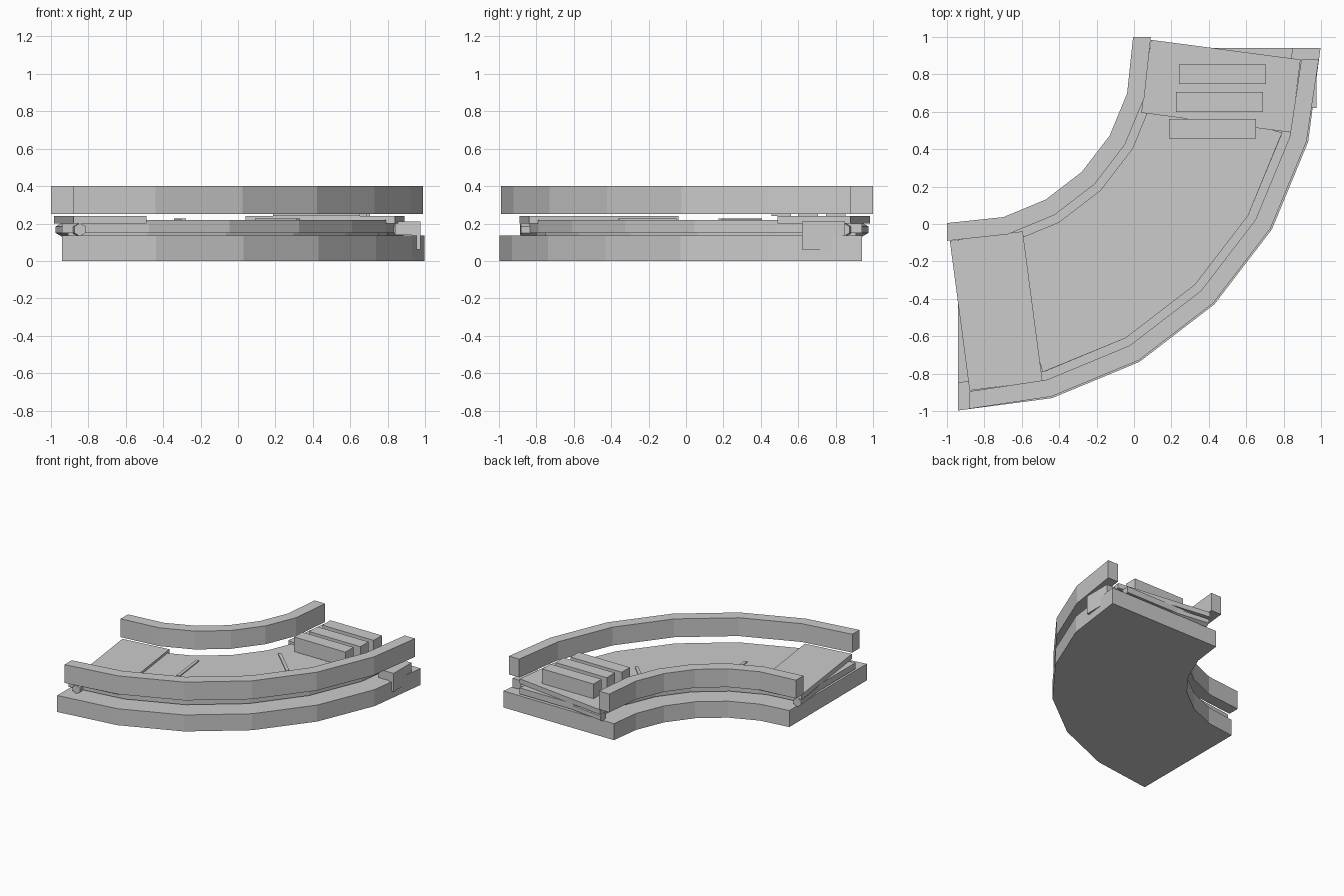
import bpy, bmesh
from math import sin, cos, radians
from mathutils import Matrix, Vector

if "Cube" in bpy.data.objects:
    bpy.data.objects.remove(bpy.data.objects["Cube"])

CX, CY = -0.94, 0.94   # centre of the bend


def make(name, bm):
    bmesh.ops.recalc_face_normals(bm, faces=bm.faces)
    mesh = bpy.data.meshes.new(name)
    bm.to_mesh(mesh)
    bm.free()
    ob = bpy.data.objects.new(name, mesh)
    bpy.context.collection.objects.link(ob)
    return ob


def arc(r, ext, trim):
    # points every 15 degrees; trim = end angle, ext = straight offset of the ends
    mid = [15, 30, 45, 60, 75]
    if trim:
        angles = [trim, 30, 45, 60, 90 - trim]
        return [(CX + r * cos(radians(a)), CY - r * sin(radians(a))) for a in angles]
    pts = [(CX + r * cos(radians(a)), CY - r * sin(radians(a))) for a in mid]
    return [(CX + r, CY + ext)] + pts + [(CX - ext, CY - r)]


def bend(name, r0, r1, z0, z1, ext=0.0, trim=0):
    bm = bmesh.new()
    rings = [[bm.verts.new((x, y, z)) for x, y in arc(r, ext, trim)]
             for r, z in ((r0, z0), (r1, z0), (r1, z1), (r0, z1))]
    n = len(rings[0])
    for k in range(4):
        a, b = rings[k], rings[(k + 1) % 4]
        for i in range(n - 1):
            bm.faces.new((a[i], b[i], b[i + 1], a[i + 1]))
    for i in (0, n - 1):
        bm.faces.new([ring[i] for ring in rings])
    return make(name, bm)


def box(name, centre, size, angle=0):
    bm = bmesh.new()
    m = (Matrix.Translation(centre) @ Matrix.Rotation(radians(angle), 4, 'Z')
         @ Matrix.Diagonal((*size, 1)))
    bmesh.ops.create_cube(bm, size=1, matrix=m)
    return make(name, bm)


def bar(name, p, q, radius, sides):
    p, q = Vector(p), Vector(q)
    bm = bmesh.new()
    m = Matrix.Translation((p + q) / 2) @ (q - p).to_track_quat('Z', 'Y').to_matrix().to_4x4()
    bmesh.ops.create_cone(bm, cap_ends=True, segments=sides, radius1=radius,
                          radius2=radius, depth=(q - p).length, matrix=m)
    return make(name, bm)


# solid base and the stacked bed on it
bend("base", 0.935, 1.937, 0.0, 0.135)
bend("bed_spacer", 1.15, 1.75, 0.135, 0.15, ext=-0.03)
bend("bed_lower", 1.078, 1.79, 0.15, 0.20)
bend("bed_top", 1.075, 1.79, 0.20, 0.22, trim=14.6)

# raised side rails
bend("inner_rail", 0.935, 1.03, 0.25, 0.40, ext=0.06)
bend("outer_rail", 1.835, 1.928, 0.25, 0.40, ext=-0.06)

# end plates with a rounded bar under each lip
box("end_plate_right", (0.465, 0.737, 0.22), (0.807, 0.393, 0.04), -7.5)
box("end_plate_left", (-0.737, -0.465, 0.22), (0.807, 0.393, 0.04), -82.5)
bar("end_bar_right", (0.09, 0.945, 0.167), (0.885, 0.845, 0.167), 0.035, 6)
bar("end_bar_left", (-0.945, -0.09, 0.167), (-0.845, -0.885, 0.167), 0.035, 6)

# loaded planks
for i, (x, y) in enumerate(((0.473, 0.80), (0.457, 0.652), (0.42, 0.51))):
    box(f"plank_{i + 1}", (x, y, 0.30), (0.465, 0.105, 0.12))

# thin seams on the bed
box("seam_left", (-0.31, -0.205, 0.222), (0.31, 0.025, 0.012), 97)
box("seam_right", (0.21, 0.29, 0.222), (0.31, 0.025, 0.012), -44)

# hooked side bracket
box("bracket_plate", (0.953, 0.735, 0.135), (0.045, 0.23, 0.15))
box("bracket_arm", (0.907, 0.735, 0.175), (0.136, 0.23, 0.07))
